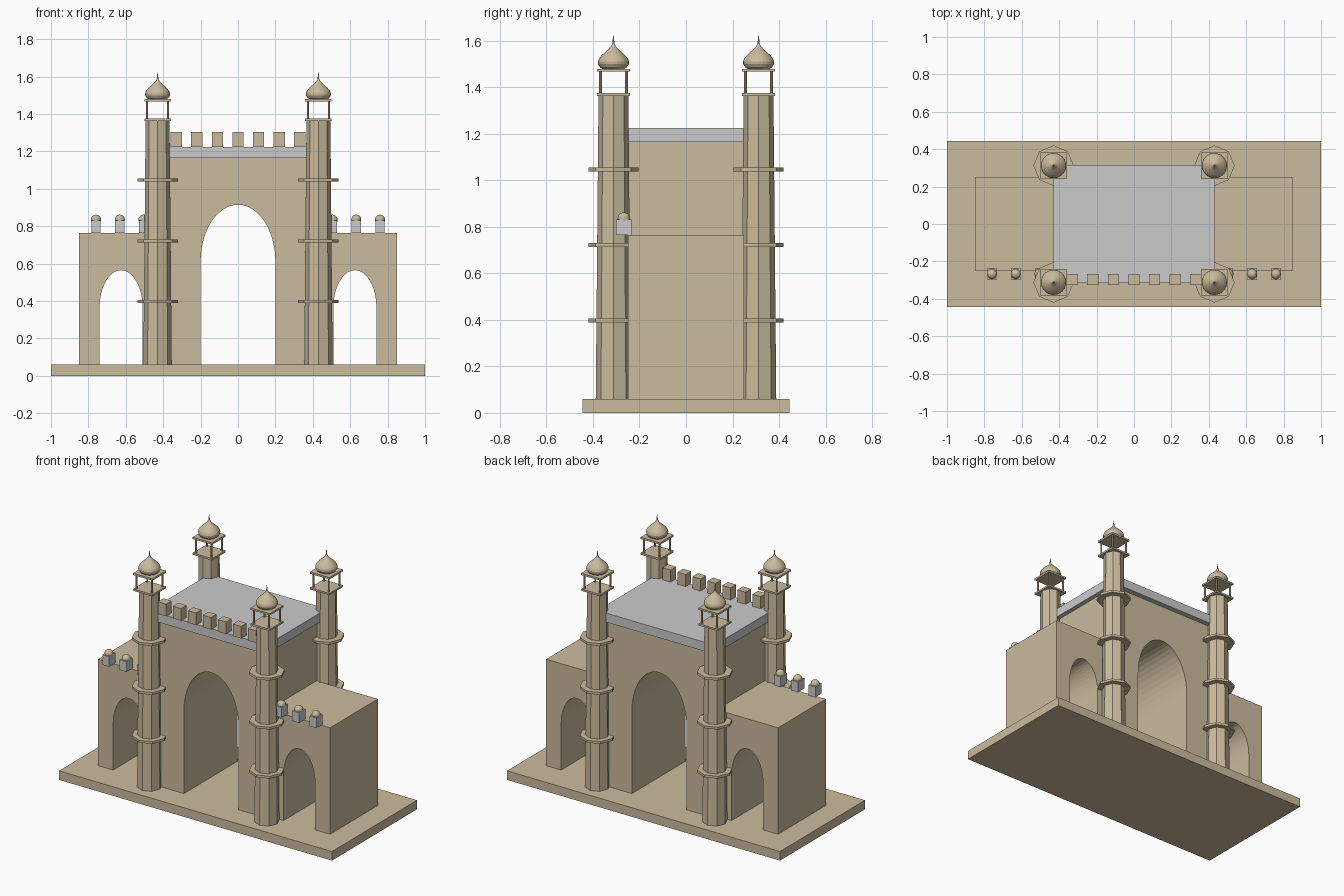
import bpy, bmesh, math
from mathutils import Matrix

old = bpy.data.objects.get("Cube")
if old:
    bpy.data.objects.remove(old)


def material(name, rgb):
    m = bpy.data.materials.new(name)
    m.use_nodes = True
    m.diffuse_color = (*rgb, 1)
    m.node_tree.nodes["Principled BSDF"].inputs["Base Color"].default_value = (*rgb, 1)
    return m


sand = material("sandstone", (0.60, 0.50, 0.34))
grey = material("pale_grey_stone", (0.60, 0.60, 0.60))


def finish(bm, name, mat, location=(0, 0, 0)):
    bmesh.ops.recalc_face_normals(bm, faces=bm.faces)
    mesh = bpy.data.meshes.new(name)
    bm.to_mesh(mesh)
    bm.free()
    mesh.materials.append(mat)
    ob = bpy.data.objects.new(name, mesh)
    ob.location = location
    bpy.context.collection.objects.link(ob)
    return ob


def add_box(bm, x, y, z0, z1, hx, hy):
    m = Matrix.Translation((x, y, (z0 + z1) / 2)) @ Matrix.Diagonal((2 * hx, 2 * hy, z1 - z0, 1))
    bmesh.ops.create_cube(bm, size=1, matrix=m)


def add_cone(bm, x, y, z0, z1, r0, r1, sides):
    bmesh.ops.create_cone(bm, cap_ends=True, segments=sides, radius1=r0, radius2=r1,
                          depth=z1 - z0, matrix=Matrix.Translation((x, y, (z0 + z1) / 2)))


def box(name, mat, *dims):
    bm = bmesh.new()
    add_box(bm, *dims)
    return finish(bm, name, mat)


def lathe(name, mat, profile, sides, location):
    # Spin a (radius, height) profile around the vertical axis
    bm = bmesh.new()
    verts = [bm.verts.new((r, 0, z)) for r, z in profile]
    edges = [bm.edges.new(pair) for pair in zip(verts, verts[1:])]
    bmesh.ops.spin(bm, geom=verts + edges, cent=(0, 0, 0), axis=(0, 0, 1),
                   angle=math.tau, steps=sides)
    bmesh.ops.remove_doubles(bm, verts=bm.verts, dist=0.0001)
    return finish(bm, name, mat, location)


def arch_wall(name, x0, x1, top, half_depth, cx, half, spring, apex, steps=24):
    # Wall outline with an elliptical archway, extruded front to back
    pts = [(x0, BASE), (x0, top), (x1, top), (x1, BASE)]
    for i in range(steps + 1):
        a = math.pi * i / steps
        if i == 0:
            pts.append((cx + half, BASE))
        pts.append((cx + half * math.cos(a), spring + (apex - spring) * math.sin(a)))
    pts.append((cx - half, BASE))
    bm = bmesh.new()
    face = bm.faces.new([bm.verts.new((x, -half_depth, z)) for x, z in pts])
    new = bmesh.ops.extrude_face_region(bm, geom=[face])["geom"]
    bmesh.ops.translate(bm, vec=(0, 2 * half_depth, 0),
                        verts=[v for v in new if isinstance(v, bmesh.types.BMVert)])
    return finish(bm, name, sand)


BASE = 0.06

# Plinth, gatehouse and roof
box("plinth", sand, 0, 0, 0, BASE, 1.0, 0.445)
arch_wall("central_gate", -0.40, 0.40, 1.165, 0.28, 0, 0.20, 0.61, 0.915)
box("roof_slab", grey, 0, 0, 1.165, 1.225, 0.43, 0.315)

# Row of battlements on the front edge of the roof
bm = bmesh.new()
for i in range(-3, 4):
    add_box(bm, i * 0.11, -0.296, 1.225, 1.305, 0.03, 0.029)
finish(bm, "battlements", sand)

# Side wings with small domed pinnacles
for side, label in ((1, "left"), (-1, "right")):
    inner, outer = sorted((side * 0.39, side * 0.85))
    arch_wall(label + "_wing", inner, outer, 0.765, 0.25, side * 0.625, 0.115, 0.365, 0.565)
    for i in range(3):
        x = side * (0.505 + i * 0.127)
        box(f"{label}_pinnacle_block_{i}", grey, x, -0.267, 0.765, 0.832, 0.025, 0.033)
        bm = bmesh.new()
        bmesh.ops.create_uvsphere(bm, u_segments=16, v_segments=10, radius=0.027)
        finish(bm, f"{label}_pinnacle_dome_{i}", sand, (x, -0.267, 0.835))

# Corner minarets
dome_profile = [(0, 0), (0.045, 0), (0.058, 0.009), (0.066, 0.022), (0.067, 0.033),
                (0.062, 0.046), (0.051, 0.060), (0.036, 0.074), (0.021, 0.087),
                (0.010, 0.099), (0.005, 0.110), (0, 0.112)]
for sx, xl in ((1, "left"), (-1, "right")):
    for sy, yl in ((-1, "front"), (1, "back")):
        x, y = sx * 0.43, sy * 0.312
        name = f"{yl}_{xl}_minaret"
        bm = bmesh.new()
        add_cone(bm, x, y, BASE, 1.365, 0.076, 0.064, 8)
        finish(bm, name + "_shaft", sand)
        # Balcony rings
        bm = bmesh.new()
        for z in (0.397, 0.722, 1.046):
            add_cone(bm, x, y, z - 0.008, z + 0.008, 0.108, 0.108, 8)
        finish(bm, name + "_rings", sand)
        # Open lantern: two plates and four posts
        bm = bmesh.new()
        for z in (1.363, 1.467):
            add_box(bm, x, y, z, z + 0.012, 0.071, 0.071)
        for px in (-1, 1):
            for py in (-1, 1):
                add_cone(bm, x + px * 0.056, y + py * 0.056, 1.37, 1.47, 0.006, 0.006, 8)
        finish(bm, name + "_lantern", sand)
        # Onion dome and finial
        lathe(name + "_dome", sand, dome_profile, 24, (x, y, 1.477))
        bm = bmesh.new()
        add_cone(bm, x, y, 1.575, 1.622, 0.006, 0.001, 8)
        finish(bm, name + "_finial", sand)
